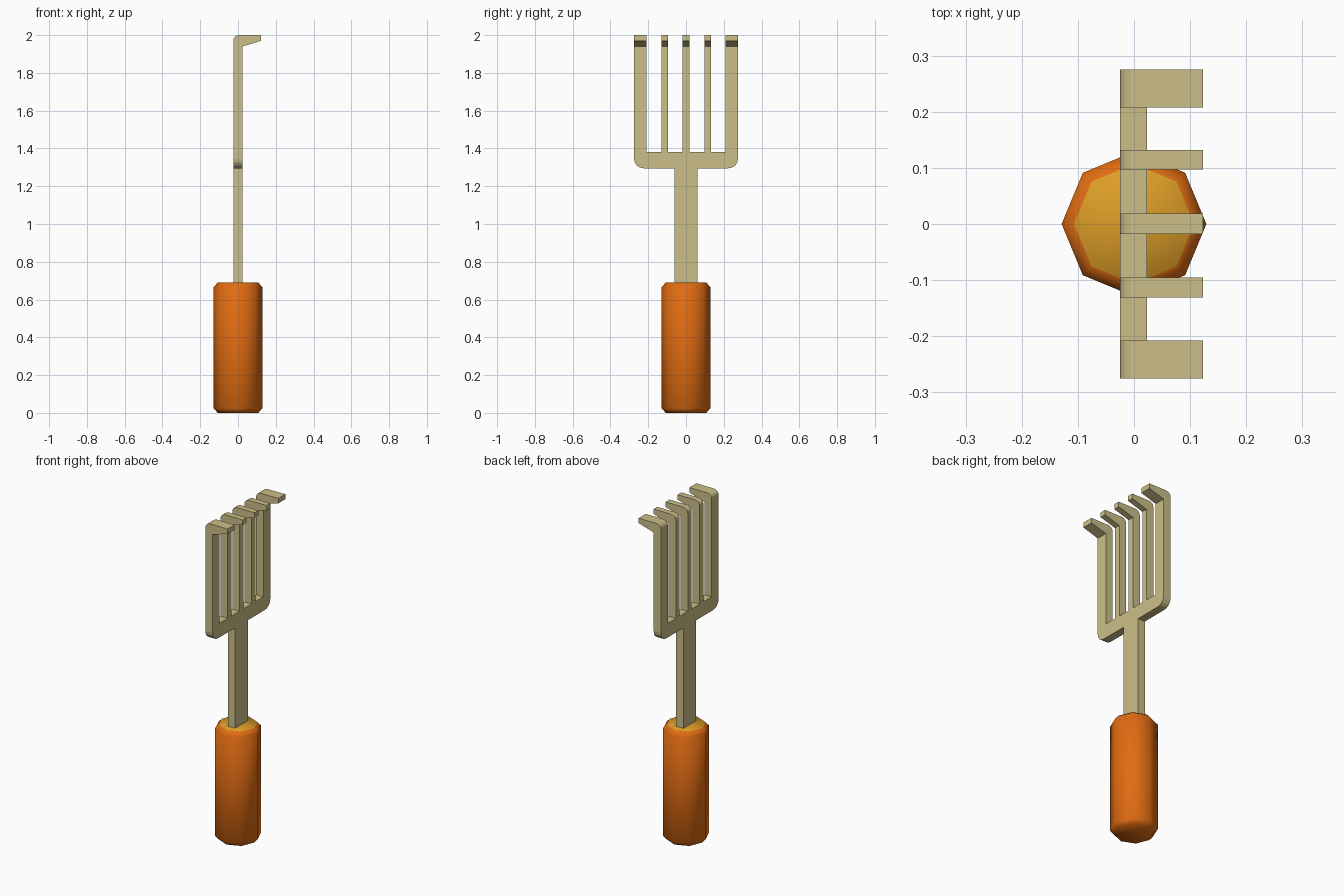
import bpy, bmesh, math

if "Cube" in bpy.data.objects:
    bpy.data.objects.remove(bpy.data.objects["Cube"])


def material(name, rgb):
    m = bpy.data.materials.new(name)
    m.diffuse_color = (*rgb, 1)
    m.use_nodes = True
    m.node_tree.nodes["Principled BSDF"].inputs["Base Color"].default_value = m.diffuse_color
    return m


METAL = material("pale_brass", (0.60, 0.52, 0.25))
ORANGE = material("orange", (0.75, 0.15, 0.006))
GOLD = material("golden_orange", (0.72, 0.34, 0.02))


def add_object(name, bm, *mats):
    bmesh.ops.recalc_face_normals(bm, faces=bm.faces[:])
    me = bpy.data.meshes.new(name)
    bm.to_mesh(me)
    bm.free()
    for m in mats:
        me.materials.append(m)
    ob = bpy.data.objects.new(name, me)
    bpy.context.collection.objects.link(ob)
    return ob


def prism(name, points, offset):
    """Extrude a closed 3D outline along an offset vector."""
    bm = bmesh.new()
    face = bm.faces.new([bm.verts.new(p) for p in points])
    ext = bmesh.ops.extrude_face_region(bm, geom=[face], use_keep_orig=True)
    bmesh.ops.translate(bm, vec=offset,
                        verts=[g for g in ext["geom"] if isinstance(g, bmesh.types.BMVert)])
    return add_object(name, bm, METAL)


def arc(cx, cz, r, a0, a1, n=4):
    return [(cx + r * math.cos(math.radians(a0 + (a1 - a0) * i / n)),
             cz + r * math.sin(math.radians(a0 + (a1 - a0) * i / n))) for i in range(n + 1)]


X0, X1 = -0.025, 0.023   # sheet thickness

# Handle: octagonal grip, chamfered at both ends, golden top cap
bm = bmesh.new()
rings = []
for z, r in ((0, 0.107), (0.024, 0.129), (0.666, 0.129), (0.69, 0.107)):
    rings.append([bm.verts.new((r * math.cos(i * math.pi / 4), r * math.sin(i * math.pi / 4), z))
                  for i in range(8)])
for a, b in zip(rings, rings[1:]):
    for i in range(8):
        j = (i + 1) % 8
        bm.faces.new((a[i], a[j], b[j], b[i]))
bm.faces.new(rings[0])
bm.faces.new(rings[-1]).material_index = 1
for f in bm.faces:
    f.smooth = True
add_object("handle", bm, ORANGE, GOLD)

# Shank and crossbar in one flat outline with rounded lower corners
half = [(0.061, 0.67), (0.061, 1.295)] + arc(0.225, 1.345, 0.05, -90, 0) + [(0.275, 1.38)]
outline = half + [(-y, z) for y, z in reversed(half)]
prism("shank_and_crossbar", [(X0, y, z) for y, z in outline], (X1 - X0, 0, 0))

# Tines: upright bars ending in tapered forward hooks
tine = [(X0, 1.38), (X1, 1.38), (X1, 1.94), (0.123, 1.97), (0.123, 2.0)] \
    + arc(X0 + 0.03, 1.97, 0.03, 90, 180)
for n, (y0, y1) in enumerate(((-0.275, -0.208), (-0.131, -0.095), (-0.018, 0.019),
                              (0.097, 0.132), (0.208, 0.275))):
    prism(f"tine_{n + 1}", [(x, y0, z) for x, z in tine], (0, y1 - y0, 0))
